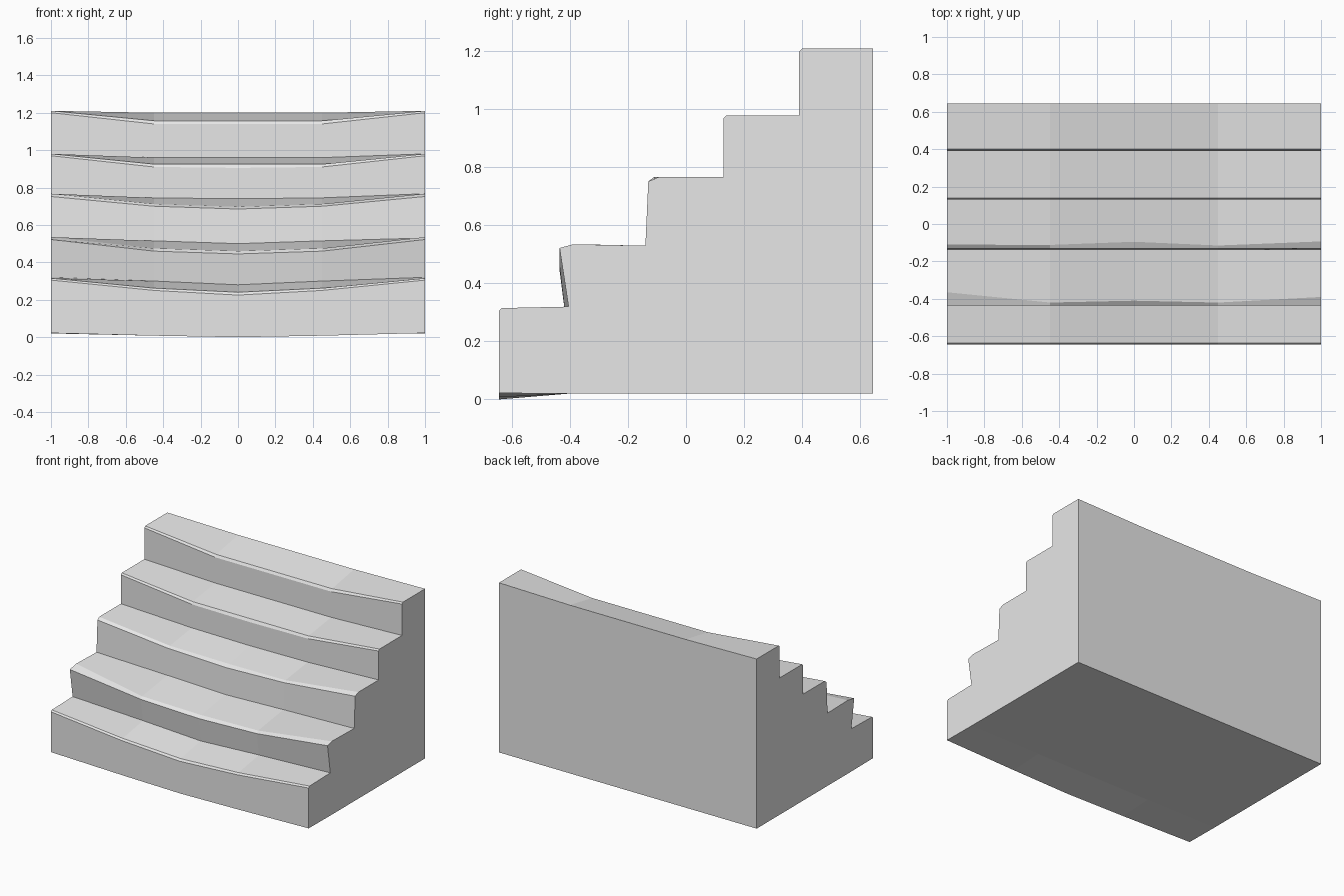
import bpy
import bmesh

cube = bpy.data.objects.get("Cube")
if cube:
    bpy.data.objects.remove(cube, do_unlink=True)

# Plain grey stone
stone = bpy.data.materials.new("grey stone")
stone.use_nodes = True
grey = (0.8, 0.8, 0.8, 1.0)
stone.diffuse_color = grey
stone.node_tree.nodes["Principled BSDF"].inputs["Base Color"].default_value = grey

# Sections across the stairs: x, and which wear value applies (0 end, 1 mid, 2 centre)
SECTIONS = [(-1, 0), (-0.45, 1), (0, 2), (0.45, 1), (1, 0)]

# Each step: riser foot y, riser top y, nose y per section,
# then (riser top z, nose z, tread back z) for end, mid and centre
STEPS = [
    ((-0.645,) * 5, -0.645, (-0.635,) * 5,
     [(0.305, 0.315, 0.32), (0.25, 0.262, 0.30), (0.225, 0.24, 0.28)]),
    ((-0.405, -0.41, -0.415, -0.41, -0.405), -0.436, (-0.365, -0.42, -0.41, -0.42, -0.39),
     [(0.522, 0.535, 0.53), (0.46, 0.475, 0.515), (0.445, 0.46, 0.50)]),
    ((-0.14,) * 5, -0.13, (-0.11, -0.112, -0.095, -0.115, -0.093),
     [(0.752, 0.767, 0.767), (0.70, 0.712, 0.745), (0.685, 0.697, 0.74)]),
    ((0.13,) * 5, 0.13, (0.14,) * 5,
     [(0.97, 0.98, 0.98), (0.91, 0.925, 0.96), (0.905, 0.925, 0.96)]),
    ((0.39,) * 5, 0.39, (0.40,) * 5,
     [(1.20, 1.21, 1.21), (1.14, 1.157, 1.20), (1.14, 1.157, 1.20)]),
]
BACK = 0.645
FRONT_BASE = (0.022, 0.008, 0.0)


def section(i, wear):
    """Outline of the flight in the y-z plane at one section."""
    outline = [(BACK, 0.02), (-0.405, 0.02)]
    foot_z = FRONT_BASE[wear]
    for foot, top, nose, heights in STEPS:
        riser_z, nose_z, back_z = heights[wear]
        outline += [(foot[i], foot_z), (top, riser_z), (nose[i], nose_z)]
        foot_z = back_z
    return outline + [(BACK, foot_z)]


# Loft the worn flight of steps from end to end
bm = bmesh.new()
rings = [[bm.verts.new((x, y, z)) for y, z in section(i, wear)]
         for i, (x, wear) in enumerate(SECTIONS)]
for a, b in zip(rings, rings[1:]):
    for j in range(len(a)):
        k = (j + 1) % len(a)
        bm.faces.new((a[j], a[k], b[k], b[j]))
bm.faces.new(rings[0])
bm.faces.new(rings[-1])
bmesh.ops.recalc_face_normals(bm, faces=bm.faces)

mesh = bpy.data.meshes.new("worn_stairs")
bm.to_mesh(mesh)
bm.free()
mesh.materials.append(stone)
stairs = bpy.data.objects.new("worn_stairs", mesh)
bpy.context.collection.objects.link(stairs)
